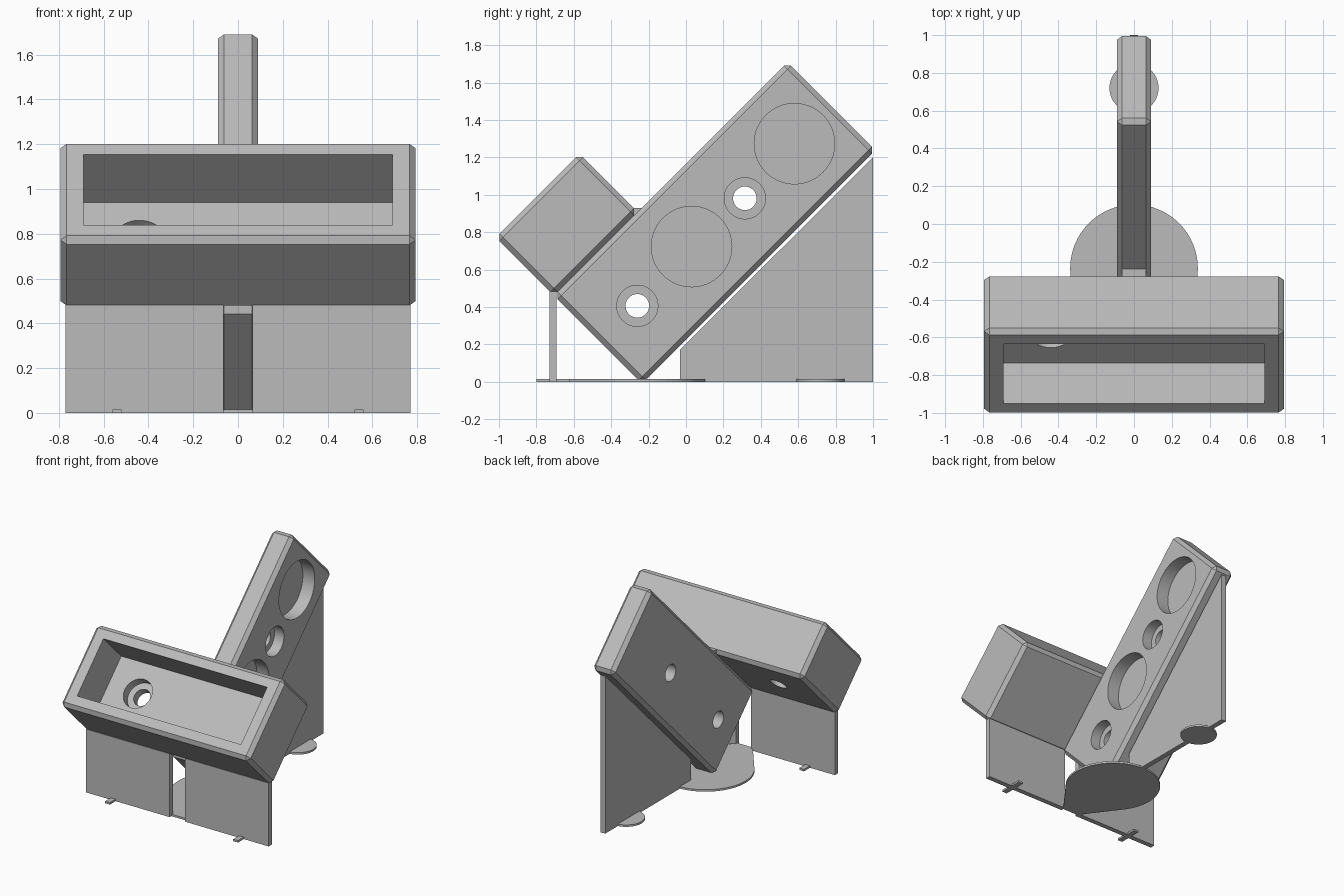
import bpy, bmesh, math
from mathutils import Matrix

if "Cube" in bpy.data.objects:
    bpy.data.objects.remove(bpy.data.objects["Cube"])

TILT = Matrix.Rotation(math.radians(45), 4, 'X')   # tilted frame shared by tray and arm
CHAMFER = 0.027
FLAT = 0.015

grey = bpy.data.materials.new("plain grey")
grey.diffuse_color = (0.5, 0.5, 0.5, 1)
grey.use_nodes = True
grey.node_tree.nodes["Principled BSDF"].inputs["Base Color"].default_value = grey.diffuse_color


def make(name, bm, tilted=False):
    bmesh.ops.recalc_face_normals(bm, faces=bm.faces)
    mesh = bpy.data.meshes.new(name)
    bm.to_mesh(mesh)
    bm.free()
    mesh.materials.append(grey)
    if tilted:
        mesh.transform(TILT)
    ob = bpy.data.objects.new(name, mesh)
    bpy.context.collection.objects.link(ob)
    return ob


def block(name, x, y, z, tilted=False, chamfer=0):
    bm = bmesh.new()
    bmesh.ops.create_cube(bm, size=1)
    for v in bm.verts:
        for i, (lo, hi) in enumerate((x, y, z)):
            v.co[i] = lo if v.co[i] < 0 else hi
    if chamfer:
        bmesh.ops.bevel(bm, geom=bm.edges[:], offset=chamfer, segments=1, affect='EDGES')
    return make(name, bm, tilted)


def rod(name, radius, start, end, axis, tilted=True):
    """Cylinder from start to end; axis is 'X' or 'Z'."""
    bm = bmesh.new()
    length = end[0 if axis == 'X' else 2] - start[0 if axis == 'X' else 2]
    mid = [(a + b) / 2 for a, b in zip(start, end)]
    turn = Matrix.Rotation(math.pi / 2, 4, 'Y') if axis == 'X' else Matrix()
    bmesh.ops.create_cone(bm, cap_ends=True, segments=64, radius1=radius, radius2=radius,
                          depth=length, matrix=Matrix.Translation(mid) @ turn)
    return make(name, bm, tilted)


def prism(name, points, half_width, tilted=False):
    """Side profile (y, z) extruded symmetrically along x."""
    bm = bmesh.new()
    face = bm.faces.new([bm.verts.new((-half_width, y, z)) for y, z in points])
    side = bmesh.ops.extrude_face_region(bm, geom=[face])["geom"]
    bmesh.ops.translate(bm, vec=(2 * half_width, 0, 0),
                        verts=[g for g in side if isinstance(g, bmesh.types.BMVert)])
    return make(name, bm, tilted)


def cut(target, cutters):
    bpy.context.view_layer.objects.active = target
    for c in cutters:
        mod = target.modifiers.new("cut", 'BOOLEAN')
        mod.operation, mod.solver, mod.object = 'DIFFERENCE', 'EXACT', c
        bpy.ops.object.modifier_apply(modifier=mod.name)
        bpy.data.objects.remove(c)
    bpy.ops.object.select_all(action='DESELECT')
    target.select_set(True)
    bpy.ops.object.shade_smooth_by_angle(angle=math.radians(25))


# Tray: tilted open box with a counterbored screw hole in its floor
tray = block("tray", (-0.793, 0.793), (-0.173, 0.46), (0.825, 1.265), True, CHAMFER)
cut(tray, [
    block("tray_cutter", (-0.69, 0.69), (-0.078, 0.368), (0.961, 1.4), True),
    rod("bore_cutter", 0.11, (-0.44, 0.145, 0.89), (-0.44, 0.145, 1.0), 'Z'),
    rod("hole_cutter", 0.063, (-0.44, 0.145, 0.7), (-0.44, 0.145, 1.0), 'Z'),
])

# Arm: tilted plate with two round pockets and two counterbored screw holes
arm = block("arm", (-0.09, 0.09), (-0.173, 1.592), (0.158, 0.825), True, CHAMFER)
cutters = [rod("pocket_cutter", 0.215, (-0.01, u, 0.49), (0.2, u, 0.49), 'X')
           for u in (0.532, 1.31)]
for u in (0.103, 0.916):
    cutters.append(rod("bore_cutter", 0.11, (0.01, u, 0.471), (0.2, u, 0.471), 'X'))
    cutters.append(rod("hole_cutter", 0.063, (-0.2, u, 0.471), (0.2, u, 0.471), 'X'))
cut(arm, cutters)

# Small fillet in the inner corner between tray and arm
prism("corner_fillet", [(0.43, 0.80), (0.43, 0.852), (0.46, 0.852), (0.487, 0.825), (0.487, 0.80)],
      0.064, True)

# Thin support walls under the tray, each with a foot tab
for side, label in ((-1, "left"), (1, "right")):
    block(label + "_front_support", sorted((side * 0.065, side * 0.77)), (-0.73, -0.692), (0, 0.482))
    block(label + "_foot_tab", (side * 0.54 - 0.02, side * 0.54 + 0.02), (-0.80, -0.62), (0, FLAT))

# Thin fin under the back of the arm
prism("back_support", [(-0.032, 0), (1.0, 0), (1.0, 1.2), (-0.032, 0.172)], 0.02)

# Base pads: a teardrop under the arm tip and a small disc under the fin
bm = bmesh.new()
for z in (0, FLAT):
    for i in range(64):
        a = math.tau * i / 64
        bm.verts.new((0.338 * math.cos(a), -0.235 + 0.338 * math.sin(a), z))
    for x in (-0.065, 0.065):
        bm.verts.new((x, -0.71, z))
bmesh.ops.convex_hull(bm, input=bm.verts[:])
bmesh.ops.dissolve_limit(bm, angle_limit=0.01, verts=bm.verts[:], edges=bm.edges[:])
make("front_pad", bm)
rod("back_pad", 0.13, (0, 0.72, 0), (0, 0.72, FLAT), 'Z', False)
